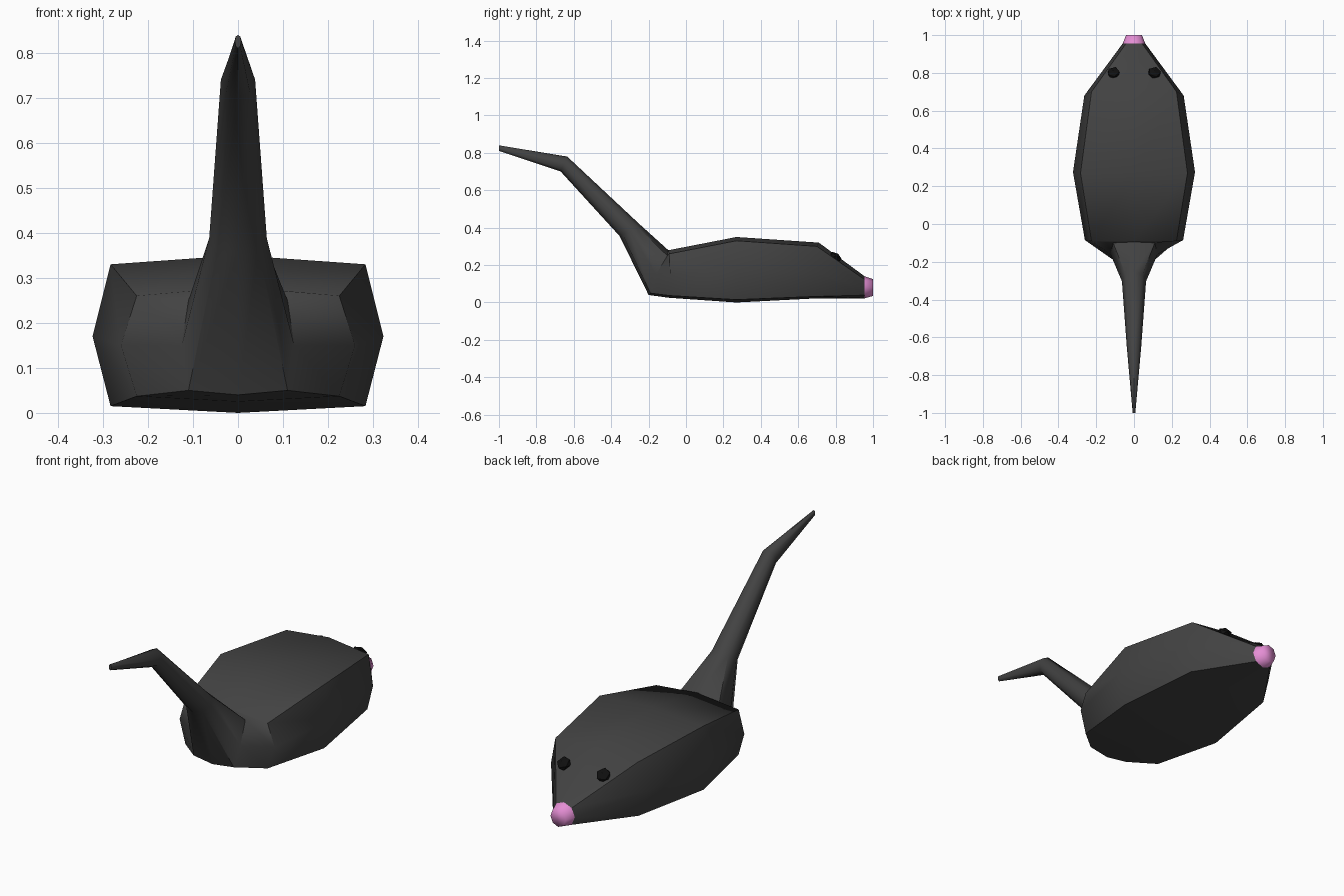
import bpy, math
from mathutils import Vector

if "Cube" in bpy.data.objects:
    bpy.data.objects.remove(bpy.data.objects["Cube"])


def material(name, rgb):
    m = bpy.data.materials.new(name)
    m.diffuse_color = (*rgb, 1)
    m.use_nodes = True
    m.node_tree.nodes["Principled BSDF"].inputs["Base Color"].default_value = m.diffuse_color
    return m


GREY = material("dark_fur", (0.055, 0.055, 0.055))
PINK = material("pink", (0.78, 0.27, 0.66))
BLACK = material("black", (0.005, 0.005, 0.005))


def ring(top, upper, side, lower, bottom):
    """Eight-sided cross-section: top and bottom are (y, z), the rest (x, y, z)."""
    right = [Vector(p) for p in (upper, side, lower)]
    left = [Vector((-p.x, p.y, p.z)) for p in reversed(right)]
    return [Vector((0, *top)), *right, Vector((0, *bottom)), *left]


def oval(half_width, top, bottom):
    """Eight-sided oval spanning two (y, z) points."""
    t, b = Vector((0, *top)), Vector((0, *bottom))
    mid, half = (t + b) / 2, (t - b) / 2
    return [mid + half * math.cos(a) + Vector((half_width * math.sin(a), 0, 0))
            for a in (i * math.pi / 4 for i in range(8))]


def loft(name, rings, mat, angle):
    verts = [v for r in rings for v in r]
    faces = [(k * 8 + i, k * 8 + (i + 1) % 8, k * 8 + 8 + (i + 1) % 8, k * 8 + 8 + i)
             for k in range(len(rings) - 1) for i in range(8)]
    faces.append(tuple(reversed(range(8))))
    faces.append(tuple(range(len(verts) - 8, len(verts))))
    me = bpy.data.meshes.new(name)
    me.from_pydata(verts, [], faces)
    me.materials.append(mat)
    ob = bpy.data.objects.new(name, me)
    bpy.context.collection.objects.link(ob)
    bpy.ops.object.select_all(action='DESELECT')
    bpy.context.view_layer.objects.active = ob
    ob.select_set(True)
    bpy.ops.object.mode_set(mode='EDIT')
    bpy.ops.mesh.select_all(action='SELECT')
    bpy.ops.mesh.normals_make_consistent(inside=False)
    bpy.ops.object.mode_set(mode='OBJECT')
    bpy.ops.object.shade_smooth_by_angle(angle=math.radians(angle))
    return ob


# Body and tail, one skin from tail tip to snout
snout = oval(0.06, (0.955, 0.14), (0.955, 0.022))
body = [
    oval(0.007, (-1.0, 0.84), (-1.0, 0.81)),
    oval(0.038, (-0.635, 0.78), (-0.67, 0.70)),
    oval(0.064, (-0.25, 0.42), (-0.355, 0.355)),
    ring((-0.095, 0.28), (0.11, -0.10, 0.25), (0.125, -0.16, 0.15),
         (0.11, -0.19, 0.05), (-0.20, 0.04)),
    ring((-0.09, 0.28), (0.225, -0.09, 0.26), (0.26, -0.085, 0.15),
         (0.225, -0.09, 0.037), (-0.09, 0.025)),
    ring((0.27, 0.35), (0.283, 0.27, 0.33), (0.323, 0.275, 0.17),
         (0.283, 0.27, 0.015), (0.27, 0.0)),
    ring((0.71, 0.32), (0.225, 0.70, 0.30), (0.263, 0.68, 0.16),
         (0.225, 0.69, 0.032), (0.70, 0.022)),
    snout,
]
loft("body_and_tail", body, GREY, 50)

# Nose
loft("nose", [snout, oval(0.042, (1.0, 0.125), (1.0, 0.035))], PINK, 80)

# Eyes, flattened against the sloping face
for side, label in ((-1, "left"), (1, "right")):
    bpy.ops.mesh.primitive_ico_sphere_add(subdivisions=1, radius=0.037,
                                          location=(side * 0.108, 0.80, 0.243))
    eye = bpy.context.object
    eye.name = label + "_eye"
    eye.scale = (1, 1, 0.6)
    eye.rotation_euler = (math.radians(-36), side * math.radians(8), 0)
    eye.data.materials.append(BLACK)
